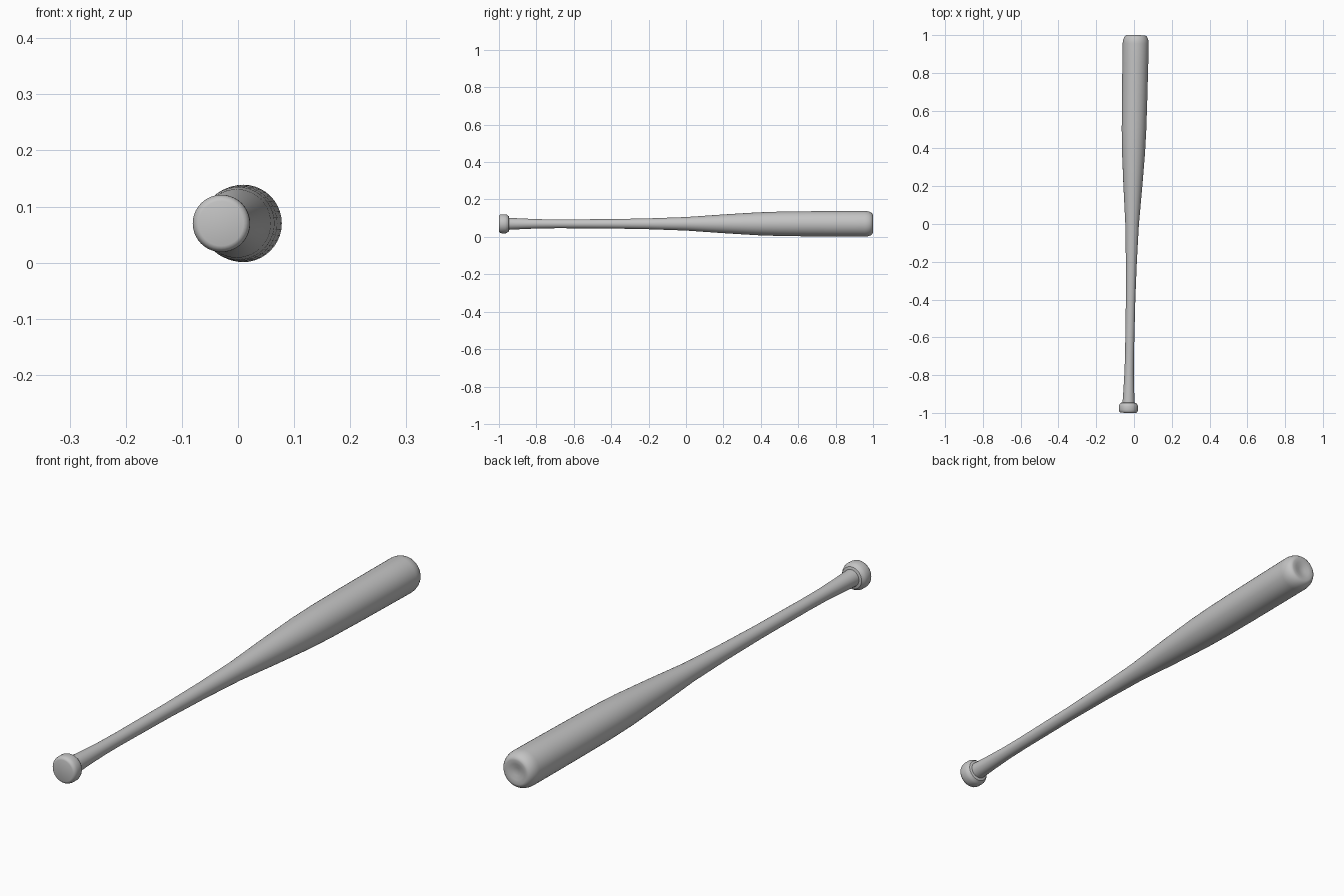
import bpy
import bmesh
import math
from mathutils import Matrix, Vector

cube = bpy.data.objects.get("Cube")
if cube:
    bpy.data.objects.remove(cube, do_unlink=True)

# Single plain grey finish
grey = bpy.data.materials.new("plain_grey")
grey.use_nodes = True
colour = (0.55, 0.55, 0.55, 1)
grey.diffuse_color = colour
grey.node_tree.nodes["Principled BSDF"].inputs["Base Color"].default_value = colour

SEGMENTS = 40
# The bat lies along y, yawed slightly off the axis
centre = Vector((-0.01, 0, 0.07))
yaw = -math.atan2(0.04, 2)
placement = Matrix.Translation(centre) @ Matrix.Rotation(yaw, 4, "Z")


def lathe(name, profile):
    """Turn (radius, y) points about the y axis into a smooth solid."""
    bm = bmesh.new()
    verts = [bm.verts.new((r, y, 0)) for r, y in profile]
    edges = [bm.edges.new(pair) for pair in zip(verts, verts[1:])]
    bmesh.ops.spin(bm, geom=verts + edges, cent=(0, 0, 0), axis=(0, 1, 0),
                   angle=math.tau, steps=SEGMENTS)
    bmesh.ops.remove_doubles(bm, verts=bm.verts, dist=0.0001)
    bmesh.ops.recalc_face_normals(bm, faces=bm.faces)
    bm.transform(placement)
    mesh = bpy.data.meshes.new(name)
    bm.to_mesh(mesh)
    bm.free()
    mesh.materials.append(grey)
    obj = bpy.data.objects.new(name, mesh)
    bpy.context.collection.objects.link(obj)
    bpy.ops.object.select_all(action="DESELECT")
    obj.select_set(True)
    bpy.context.view_layer.objects.active = obj
    bpy.ops.object.shade_smooth_by_angle(angle=math.radians(35))
    return obj


# Knob: flat butt, rounded rim and a stepped collar
lathe("knob", [(0, -1), (0.04, -1), (0.045, -0.998), (0.049, -0.993),
               (0.051, -0.985), (0.051, -0.965), (0.048, -0.957),
               (0.041, -0.948), (0.031, -0.945), (0, -0.945)])

# Shaft: flared handle, long taper, barrel and rounded end with a shallow dish
barrel_end = [(0.045 + 0.024 * math.cos(a), 0.955 + 0.045 * math.sin(a))
              for a in (math.radians(15 * i) for i in range(7))]
lathe("handle_and_barrel",
      [(0, -0.95), (0.032, -0.95), (0.028, -0.87), (0.0245, -0.78),
       (0.0235, -0.68), (0.025, -0.4), (0.029, -0.2), (0.036, 0),
       (0.05, 0.2), (0.061, 0.38), (0.065, 0.5), (0.067, 0.65),
       (0.0685, 0.85)] + barrel_end
      + [(0.03, 0.998), (0.015, 0.994), (0, 0.992)])
